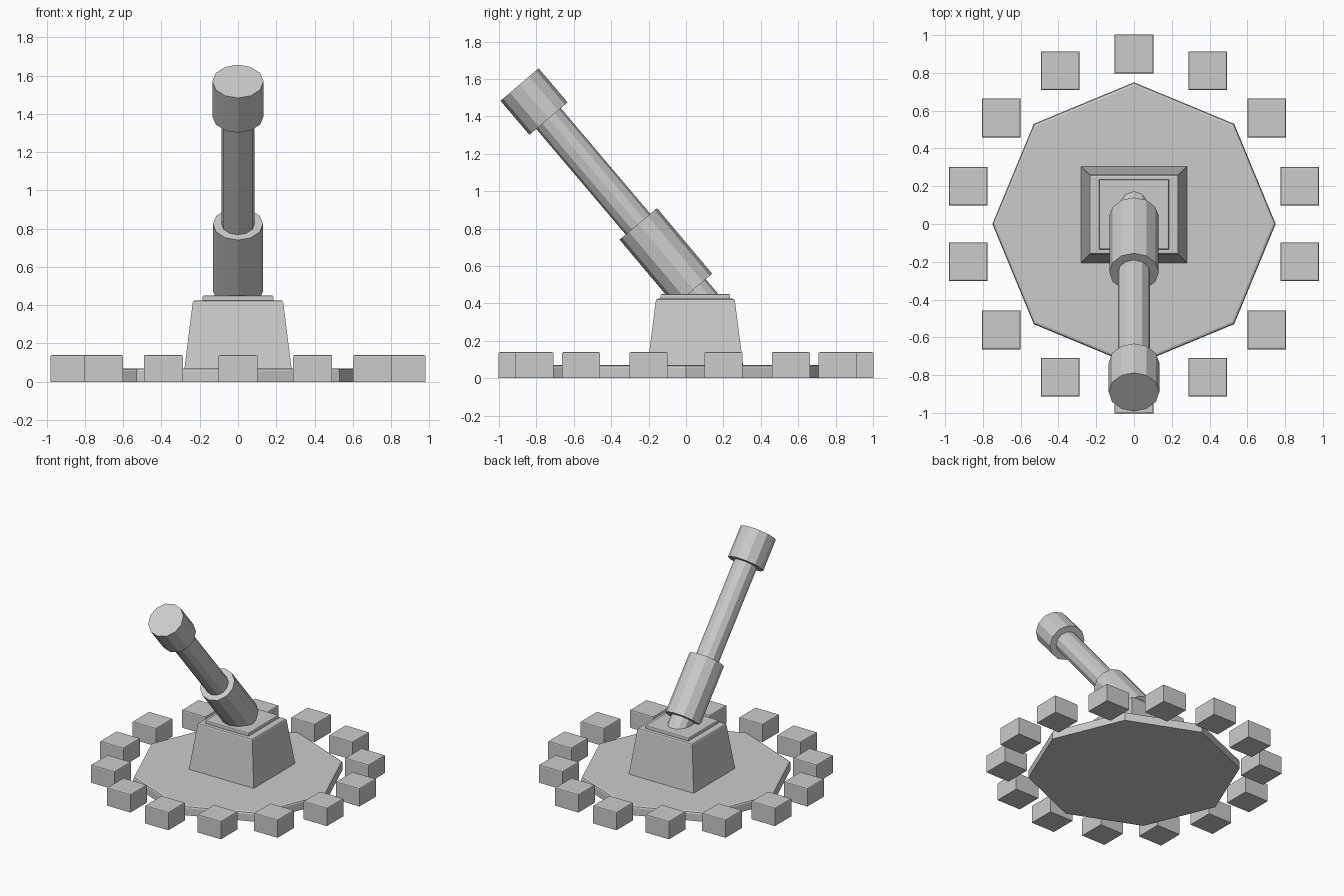
import bpy, bmesh
from math import sin, cos, pi
from mathutils import Vector

if "Cube" in bpy.data.objects:
    bpy.data.objects.remove(bpy.data.objects["Cube"])


def prism(name, lower, upper, z0, z1, bevel):
    """Solid between two matching outlines, with all edges above the floor bevelled."""
    bm = bmesh.new()
    a = [bm.verts.new((x, y, z0)) for x, y in lower]
    b = [bm.verts.new((x, y, z1)) for x, y in upper]
    n = len(a)
    bm.faces.new(a[::-1])
    bm.faces.new(b)
    for i in range(n):
        j = (i + 1) % n
        bm.faces.new((a[i], a[j], b[j], b[i]))
    top = [e for e in bm.edges if all(v in b for v in e.verts)]
    bmesh.ops.bevel(bm, geom=top, offset=bevel, segments=2, profile=0.5, affect='EDGES')
    me = bpy.data.meshes.new(name)
    bm.to_mesh(me)
    bm.free()
    ob = bpy.data.objects.new(name, me)
    bpy.context.collection.objects.link(ob)
    return ob


def rect(cx, cy, hx, hy):
    return [(cx - hx, cy - hy), (cx + hx, cy - hy), (cx + hx, cy + hy), (cx - hx, cy + hy)]


def tube(name, start, end, r):
    """Twelve-sided cylinder between two points in the x = 0 plane."""
    p, q = Vector((0, *start)), Vector((0, *end))
    d = q - p
    bpy.ops.mesh.primitive_cylinder_add(vertices=12, radius=r, depth=d.length, location=(p + q) / 2)
    ob = bpy.context.object
    ob.rotation_euler = Vector((0, 0, 1)).rotation_difference(d).to_euler()
    ob.name = name


# Octagonal floor plate
octagon = [(0.75 * cos(i * pi / 4), 0.75 * sin(i * pi / 4)) for i in range(8)]
prism("floor_plate", octagon, octagon, 0, 0.07, 0.015)

# Ring of axis-aligned blocks
for i in range(14):
    a = i * 2 * pi / 14
    r = rect(0.9 * sin(a), 0.9 * cos(a), 0.102, 0.102)
    prism(f"wall_block_{i + 1}", r, r, 0, 0.14, 0.008)

# Tapered pedestal and its top plate
prism("pedestal", rect(0, 0.05, 0.28, 0.256), rect(0, 0.05, 0.235, 0.21), 0.065, 0.425, 0.01)
cap = rect(0, 0.05, 0.186, 0.186)
prism("pedestal_cap", cap, cap, 0.42, 0.45, 0.008)

# Barrel, breech sleeve and muzzle along one slanted axis
tube("barrel", (0.115, 0.385), (-0.80, 1.465), 0.086)
tube("breech_sleeve", (0.04, 0.474), (-0.255, 0.825), 0.131)
tube("muzzle", (-0.735, 1.388), (-0.89, 1.57), 0.134)
